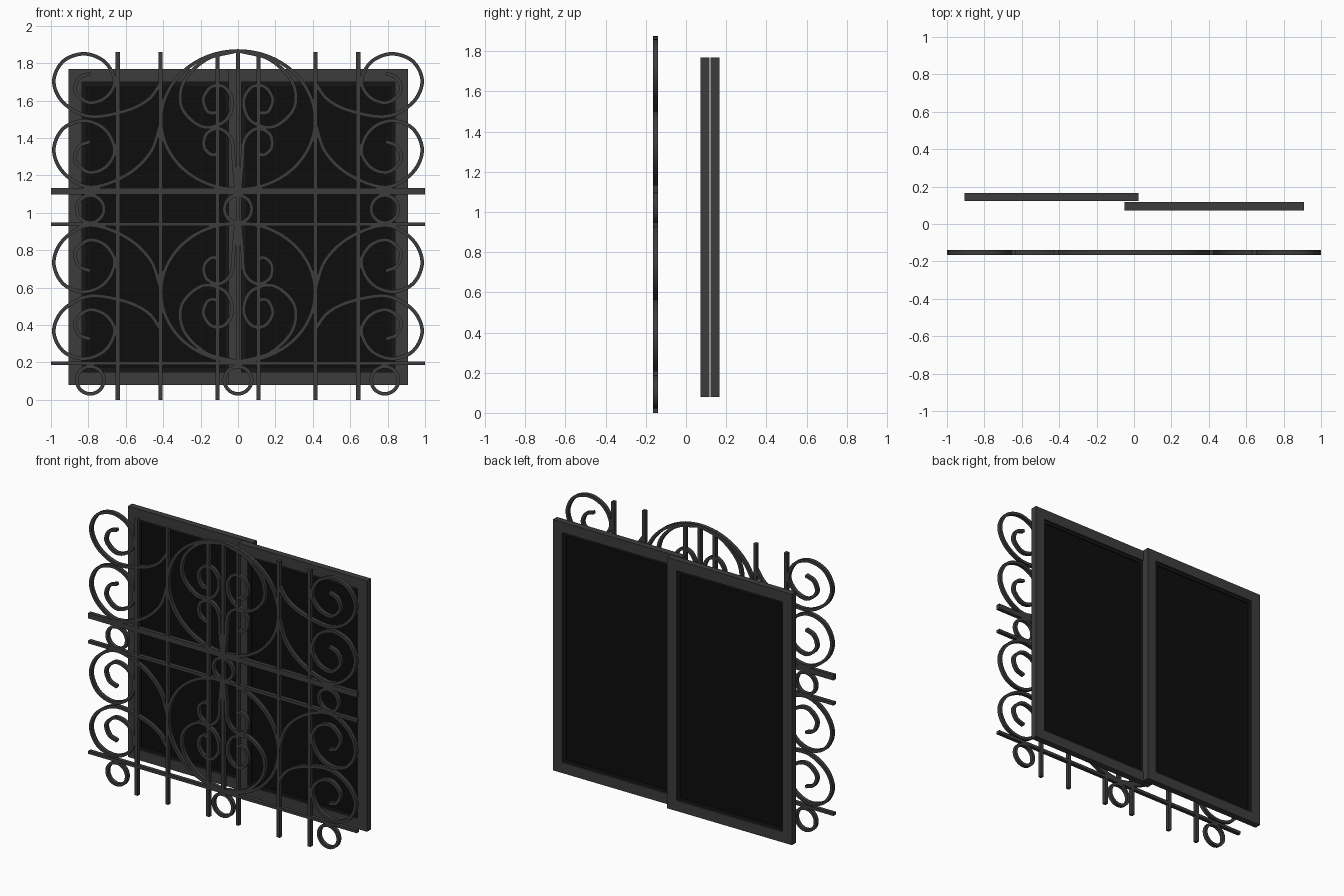
import bpy
import bmesh
from math import sin, cos, tau
from mathutils import Vector

cube = bpy.data.objects.get("Cube")
if cube:
    bpy.data.objects.remove(cube, do_unlink=True)


def material(name, level):
    mat = bpy.data.materials.new(name)
    mat.use_nodes = True
    colour = (level, level, level, 1)
    mat.diffuse_color = colour
    mat.node_tree.nodes["Principled BSDF"].inputs["Base Color"].default_value = colour
    return mat


iron = material("dark iron", 0.045)
frame_grey = material("window frame grey", 0.045)
gasket_black = material("gasket black", 0.008)
glass_black = material("dark glass", 0.004)

GRILLE_Y = -0.152
DEPTH = 0.026
MIRROR_Z = 1.035


def finish(name, bm, mat, smooth=False):
    bmesh.ops.recalc_face_normals(bm, faces=bm.faces)
    mesh = bpy.data.meshes.new(name)
    bm.to_mesh(mesh)
    bm.free()
    mesh.materials.append(mat)
    obj = bpy.data.objects.new(name, mesh)
    bpy.context.collection.objects.link(obj)
    if smooth:
        bpy.ops.object.select_all(action="DESELECT")
        obj.select_set(True)
        bpy.context.view_layer.objects.active = obj
        bpy.ops.object.shade_smooth_by_angle()
    return obj


def add_box(bm, low, high):
    low, high = Vector(low), Vector(high)
    verts = bmesh.ops.create_cube(bm, size=1)["verts"]
    bmesh.ops.scale(bm, vec=high - low, verts=verts)
    bmesh.ops.translate(bm, vec=(low + high) / 2, verts=verts)


def box(name, low, high, mat):
    bm = bmesh.new()
    add_box(bm, low, high)
    return finish(name, bm, mat)


def border(name, x0, x1, z0, z1, width, y0, y1, mat):
    """Rectangular frame made of two stiles and two rails."""
    bm = bmesh.new()
    add_box(bm, (x0, y0, z0), (x0 + width, y1, z1))
    add_box(bm, (x1 - width, y0, z0), (x1, y1, z1))
    add_box(bm, (x0 + width, y0, z0), (x1 - width, y1, z0 + width))
    add_box(bm, (x0 + width, y0, z1 - width), (x1 - width, y1, z1))
    return finish(name, bm, mat)


def spline(points, steps=6):
    """Catmull-Rom curve through the points."""
    pts = [Vector(p) for p in points]
    pts = [2 * pts[0] - pts[1]] + pts + [2 * pts[-1] - pts[-2]]
    out = []
    for a, b, c, d in zip(pts, pts[1:], pts[2:], pts[3:]):
        for i in range(steps):
            t = i / steps
            out.append((2 * b + (c - a) * t + (2 * a - 5 * b + 4 * c - d) * t ** 2
                        + (3 * b - a - 3 * c + d) * t ** 3) / 2)
    return out + [pts[-2]]


def ribbon(name, path, width=0.019, closed=False):
    """Sweep a rectangular iron section along a path in the grille plane."""
    bm = bmesh.new()
    n = len(path)
    rings = []
    for i, p in enumerate(path):
        if closed:
            tangent = path[(i + 1) % n] - path[i - 1]
        else:
            tangent = path[min(i + 1, n - 1)] - path[max(i - 1, 0)]
        tangent.normalize()
        side = Vector((-tangent.y, tangent.x)) * width / 2
        ring = []
        for s, d in ((1, -1), (1, 1), (-1, 1), (-1, -1)):
            q = p + side * s
            ring.append(bm.verts.new((q.x, GRILLE_Y + d * DEPTH / 2, q.y)))
        rings.append(ring)
    for i in range(n if closed else n - 1):
        a, b = rings[i], rings[(i + 1) % n]
        for k in range(4):
            m = (k + 1) % 4
            bm.faces.new((a[k], a[m], b[m], b[k]))
    if not closed:
        bm.faces.new(rings[0])
        bm.faces.new(rings[-1])
    return finish(name, bm, iron, smooth=True)


def loop(name, x, z, rx, rz, steps=40):
    path = [Vector((x + rx * cos(tau * i / steps), z + rz * sin(tau * i / steps)))
            for i in range(steps)]
    return ribbon(name, path, closed=True)


def four_way(name, points):
    """Repeat a scroll left and right, above and below the middle."""
    path = spline(points)
    for side, sx in (("left", 1), ("right", -1)):
        for level in ("upper", "lower"):
            flip = level == "lower"
            ribbon(f"{level}_{side}_{name}",
                   [Vector((sx * p.x, 2 * MIRROR_Z - p.y if flip else p.y)) for p in path])


# Sliding sashes, one behind the other
for name, x0, x1, y0 in (("right_sash", -0.905, 0.025, 0.122),
                         ("left_sash", -0.05, 0.91, 0.073)):
    y1, z0, z1, w, g = y0 + 0.044, 0.08, 1.768, 0.07, 0.02
    border(name + "_frame", x0, x1, z0, z1, w, y0, y1, frame_grey)
    border(name + "_gasket", x0 + w, x1 - w, z0 + w, z1 - w, g,
           y0 + 0.01, y1 - 0.01, gasket_black)
    e = w + g
    box(name + "_glass", (x0 + e, y0 + 0.017, z0 + e),
        (x1 - e, y1 - 0.017, z1 - e), glass_black)

# Upright bars; the middle one stops at the bottom rail
half = DEPTH / 2
for i, x in enumerate((-0.643, -0.415, -0.11, 0, 0.11, 0.415, 0.643)):
    box(f"upright_bar_{i + 1}", (x - 0.011, GRILLE_Y - half, 0 if x else 0.2),
        (x + 0.011, GRILLE_Y + half, 1.86), iron)

# Cross rails
for name, z, h in (("bottom_rail", 0.195, 0.02), ("lower_middle_rail", 0.938, 0.02),
                   ("upper_middle_rail", 1.115, 0.036)):
    box(name, (-1, GRILLE_Y - half, z - h / 2), (1, GRILLE_Y + half, z + h / 2), iron)

# Small rings between the rails and under the bottom rail
for row, z in (("middle", 1.02), ("bottom", 0.105)):
    for side, x in (("right", -0.79), ("centre", 0), ("left", 0.785)):
        loop(f"{row}_{side}_ring", x, z, 0.073, 0.073, 28)

# Large hoops
for name, z in (("upper_hoop", 1.495), ("lower_hoop", 2 * MIRROR_Z - 1.495)):
    loop(name, 0, z, 0.412, 0.37, 64)

# Outer scrolls with tails sweeping in to the hoops
curl = [(0.79, 1.515), (0.93, 1.585), (0.985, 1.70), (0.935, 1.81), (0.82, 1.85),
        (0.71, 1.805), (0.66, 1.70), (0.71, 1.615), (0.80, 1.59), (0.87, 1.65),
        (0.85, 1.72), (0.79, 1.745)]
four_way("end_scroll", [(0.415, 1.69), (0.48, 1.605), (0.60, 1.545)] + curl)
inner_curl = [(x, 1.137 + (z - 1.515) * 1.06) for x, z in curl]
four_way("middle_scroll", [(0.415, 1.47), (0.47, 1.32), (0.60, 1.20)] + inner_curl)

# Scrolls inside the hoops
four_way("hoop_scroll", [(0.01, 1.865), (0.17, 1.82), (0.29, 1.70), (0.30, 1.56),
                         (0.19, 1.46), (0.07, 1.49), (0.03, 1.59), (0.07, 1.67),
                         (0.14, 1.675), (0.185, 1.61), (0.16, 1.54), (0.10, 1.535)])
four_way("small_scroll", [(0.01, 1.13), (0.022, 1.25), (0.035, 1.39), (0.10, 1.45),
                          (0.17, 1.42), (0.18, 1.35), (0.14, 1.31), (0.10, 1.32)])
